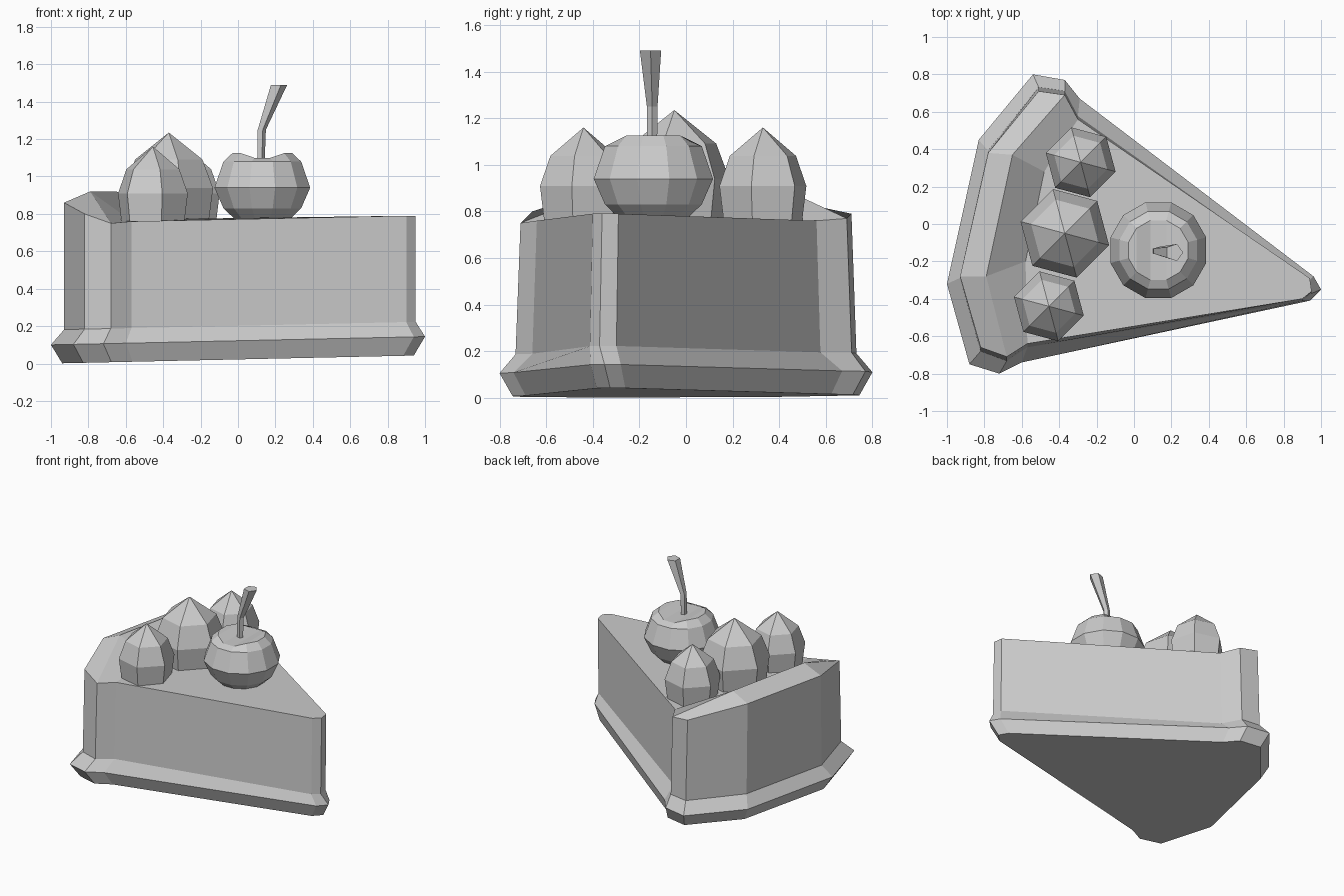
import bpy
import math
from mathutils import Vector

if "Cube" in bpy.data.objects:
    bpy.data.objects.remove(bpy.data.objects["Cube"], do_unlink=True)

# Single plain colour
plain_grey = bpy.data.materials.new("plain_grey")
plain_grey.use_nodes = True
colour = (.6, .6, .6, 1)
plain_grey.diffuse_color = colour
plain_grey.node_tree.nodes["Principled BSDF"].inputs["Base Color"].default_value = colour


def make_object(name, verts, faces):
    mesh = bpy.data.meshes.new(name)
    mesh.from_pydata([tuple(v) for v in verts], [], faces)
    mesh.update()
    mesh.materials.append(plain_grey)
    obj = bpy.data.objects.new(name, mesh)
    bpy.context.collection.objects.link(obj)
    return obj


def bridge_rings(rings):
    """Join equal rings of points, listed counter-clockwise from the bottom up."""
    count = len(rings[0])
    verts = [point for ring in rings for point in ring]
    faces = []
    for level in range(len(rings) - 1):
        low, high = level * count, (level + 1) * count
        for i in range(count):
            j = (i + 1) % count
            faces.append((low + i, low + j, high + j, high + i))
    faces.insert(0, tuple(reversed(range(count))))
    return verts, faces


def circle(centre, radius, height, sides, phase=0):
    return [Vector((centre[0] + radius * math.cos(phase + math.tau * i / sides),
                    centre[1] + radius * math.sin(phase + math.tau * i / sides),
                    height)) for i in range(sides)]


# Slice outlines, counter-clockwise from the middle of the crust
flange_outline = [(-1, -.32), (-.88, -.75), (-.72, -.8), (-.6, -.74), (.94, -.41), (1, -.35),
                  (.96, -.28), (-.29, .67), (-.37, .77), (-.54, .8), (-.83, .45)]
wall_top = [(-.93, -.28, .86), (-.82, -.66, .8), (-.68, -.71, .75), (-.57, -.64, .76),
            (.9, -.4, .79), (.95, -.36, .79), (.94, -.29, .79), (-.3, .56, .76),
            (-.37, .69, .77), (-.51, .71, .79), (-.78, .38, .86)]


def tilted(x, y, height):
    return Vector((x, y, height + .022 * (x + 1)))


bottom_ring = [tilted(x * .94, y * .93, 0) for x, y in flange_outline]
flange_ring = [tilted(x, y, .1) for x, y in flange_outline]
wall_foot = [tilted(x, y * 1.03, .18) for x, y, z in wall_top]
slice_verts, slice_faces = bridge_rings([bottom_ring, flange_ring, wall_foot, wall_top])

# Crust ridge and its inner foot
start = 3 * len(wall_top)
(mid, corner, front_end, front_in, tip_front, tip, tip_back,
 back_in, back_end, back_corner, mid_back) = range(start, start + len(wall_top))
ridge, ridge_back, foot, foot_back = range(len(slice_verts), len(slice_verts) + 4)
slice_verts += [(-.79, -.28, .92), (-.65, .37, .92), (-.58, -.2, .77), (-.48, .28, .77)]
slice_faces += [
    (corner, front_end, ridge, mid),
    (mid, ridge, ridge_back, mid_back),
    (mid_back, ridge_back, back_end, back_corner),
    (front_end, front_in, foot, ridge),
    (ridge, foot, foot_back, ridge_back),
    (ridge_back, foot_back, back_in, back_end),
    (front_in, tip_front, tip, tip_back, back_in, foot_back, foot),
]
make_object("cake_slice", slice_verts, slice_faces)


# Whipped cream dollops
def cream_dollop(name, centre, radius, height):
    profile = [(.9, 0), (1, .38), (.76, .7)]
    rings = [circle(centre, radius * r, .755 + height * h, 6, math.radians(45))
             for r, h in profile]
    verts, faces = bridge_rings(rings)
    apex, last = len(verts), len(verts) - 6
    verts.append((*centre, .755 + height))
    faces += [(last + i, last + (i + 1) % 6, apex) for i in range(6)]
    make_object(name, verts, faces)


cream_dollop("cream_front", (-.455, -.44), .193, .405)
cream_dollop("cream_middle", (-.37, -.05), .245, .48)
cream_dollop("cream_back", (-.285, .33), .193, .405)

# Cherry: a faceted body with a valley running front to back across its top
cherry_centre = (.13, -.14)
sides = 12
cherry_profile = [(.15, .77), (.215, .83), (.265, .94), (.215, 1.08), (.165, 1.125)]
rings = [circle(cherry_centre, r, z, sides, math.radians(15)) for r, z in cherry_profile]
for point in rings[-1]:
    if abs(point.x - cherry_centre[0]) < .06:
        point.z -= .025
cherry_verts, cherry_faces = bridge_rings(rings)
last = len(cherry_verts) - sides
for i in range(-3, 3):
    a, b = last + i % sides, last + (i + 1) % sides
    # strips between matching points on the front and back of the rim
    c, d = last + (-2 - i) % sides, last + (-1 - i) % sides
    if i >= 0:
        continue
valley = [(0, 1, 10, 11), (1, 2, 9, 10), (2, 3, 8, 9), (3, 4, 7, 8), (4, 5, 6, 7)]
cherry_faces += [tuple(last + k for k in strip) for strip in valley]
make_object("cherry", cherry_verts, cherry_faces)

# Flared stem
stem_path = [(.12, 1.06, .022), (.125, 1.25, .024), (.215, 1.49, .048)]
stem_rings = [circle((x, -.145 - .08 * max(0, x - .125), 0), r, z, 5) for x, z, r in stem_path]
stem_verts, stem_faces = bridge_rings(stem_rings)
stem_faces.append(tuple(range(len(stem_verts) - 5, len(stem_verts))))
make_object("cherry_stem", stem_verts, stem_faces)
